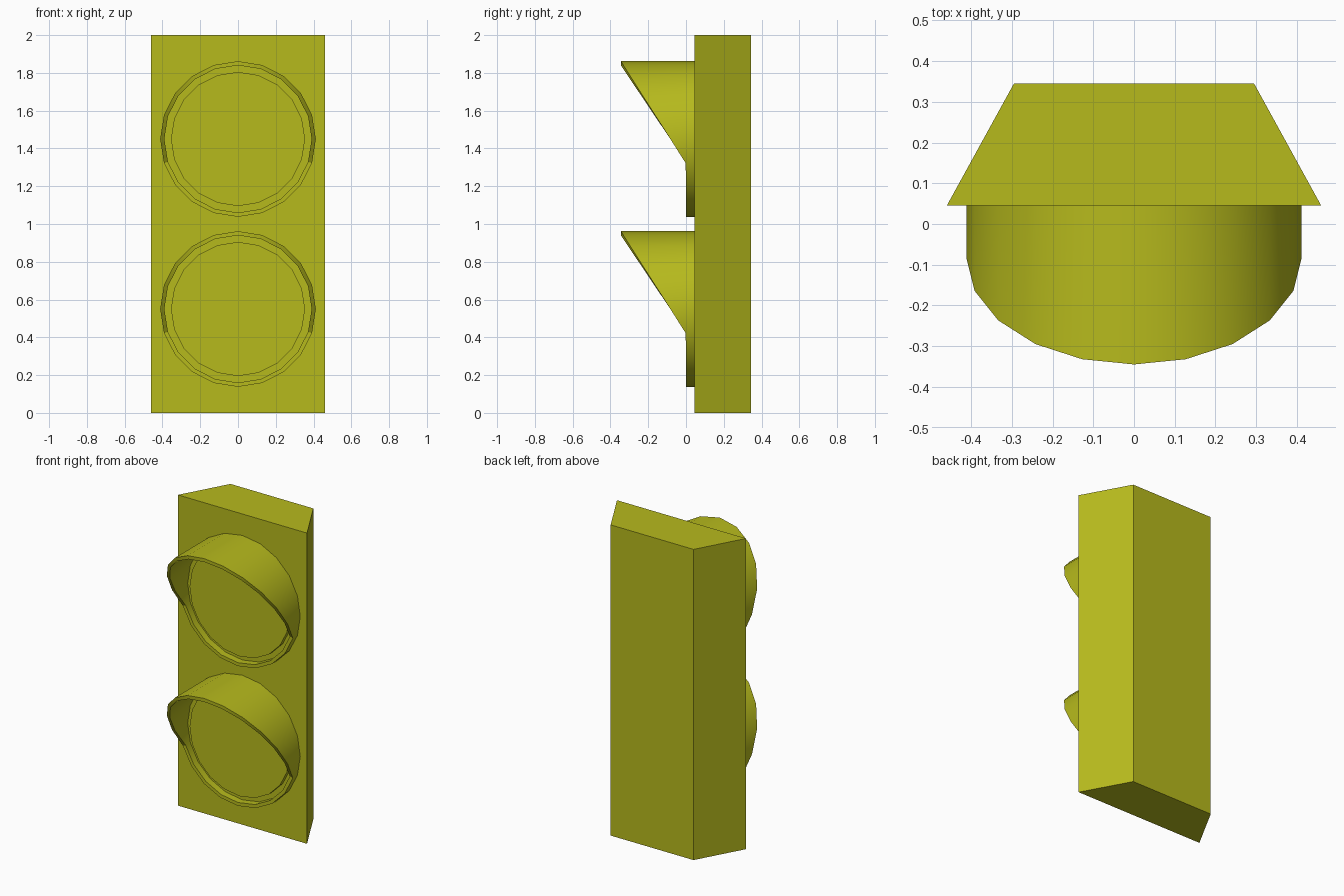
import bpy, bmesh, math

if "Cube" in bpy.data.objects:
    bpy.data.objects.remove(bpy.data.objects["Cube"])

mat = bpy.data.materials.new("signal_yellow")
mat.diffuse_color = (0.47, 0.49, 0.012, 1)
mat.use_nodes = True
mat.node_tree.nodes["Principled BSDF"].inputs["Base Color"].default_value = mat.diffuse_color
N = 20


def finish(name, bm):
    bmesh.ops.recalc_face_normals(bm, faces=bm.faces)
    mesh = bpy.data.meshes.new(name)
    bm.to_mesh(mesh)
    bm.free()
    mesh.materials.append(mat)
    obj = bpy.data.objects.new(name, mesh)
    bpy.context.collection.objects.link(obj)
    return obj


def ring(bm, r, z, depth):
    pts = []
    for i in range(N):
        a = 2 * math.pi * i / N
        dz = r * math.cos(a)
        pts.append(bm.verts.new((r * math.sin(a), depth(math.cos(a)), z + dz)))
    return pts


def bridge(bm, a, b):
    for i in range(N):
        j = (i + 1) % N
        bm.faces.new((a[i], a[j], b[j], b[i]))


# Tapered housing
bm = bmesh.new()
base = [bm.verts.new((x, y, 0)) for x, y in
        ((-0.46, 0.045), (0.46, 0.045), (0.295, 0.345), (-0.295, 0.345))]
face = bm.faces.new(base)
ext = bmesh.ops.extrude_face_region(bm, geom=[face])
bmesh.ops.translate(bm, vec=(0, 0, 2),
                    verts=[v for v in ext["geom"] if isinstance(v, bmesh.types.BMVert)])
finish("housing", bm)

FACE_Y, LENS_Y = 0.045, 0.015
slanted = lambda c: min(0.0, -0.083 - 0.262 * c)   # hood cut, flat below
for label, z in (("upper", 1.45), ("lower", 0.55)):
    # Slant-cut hood with a thin rim
    bm = bmesh.new()
    rings = [ring(bm, 0.412, z, lambda c: FACE_Y), ring(bm, 0.412, z, slanted),
             ring(bm, 0.39, z, slanted), ring(bm, 0.39, z, lambda c: FACE_Y)]
    for a, b in zip(rings, rings[1:]):
        bridge(bm, a, b)
    hood = finish(label + "_hood", bm)
    bpy.ops.object.select_all(action='DESELECT')
    hood.select_set(True)
    bpy.context.view_layer.objects.active = hood
    bpy.ops.object.shade_smooth_by_angle(angle=math.radians(30))

    # Lens disc inside the hood
    bm = bmesh.new()
    front = ring(bm, 0.355, z, lambda c: LENS_Y)
    bridge(bm, ring(bm, 0.355, z, lambda c: FACE_Y), front)
    bm.faces.new(front)
    finish(label + "_lens", bm)
